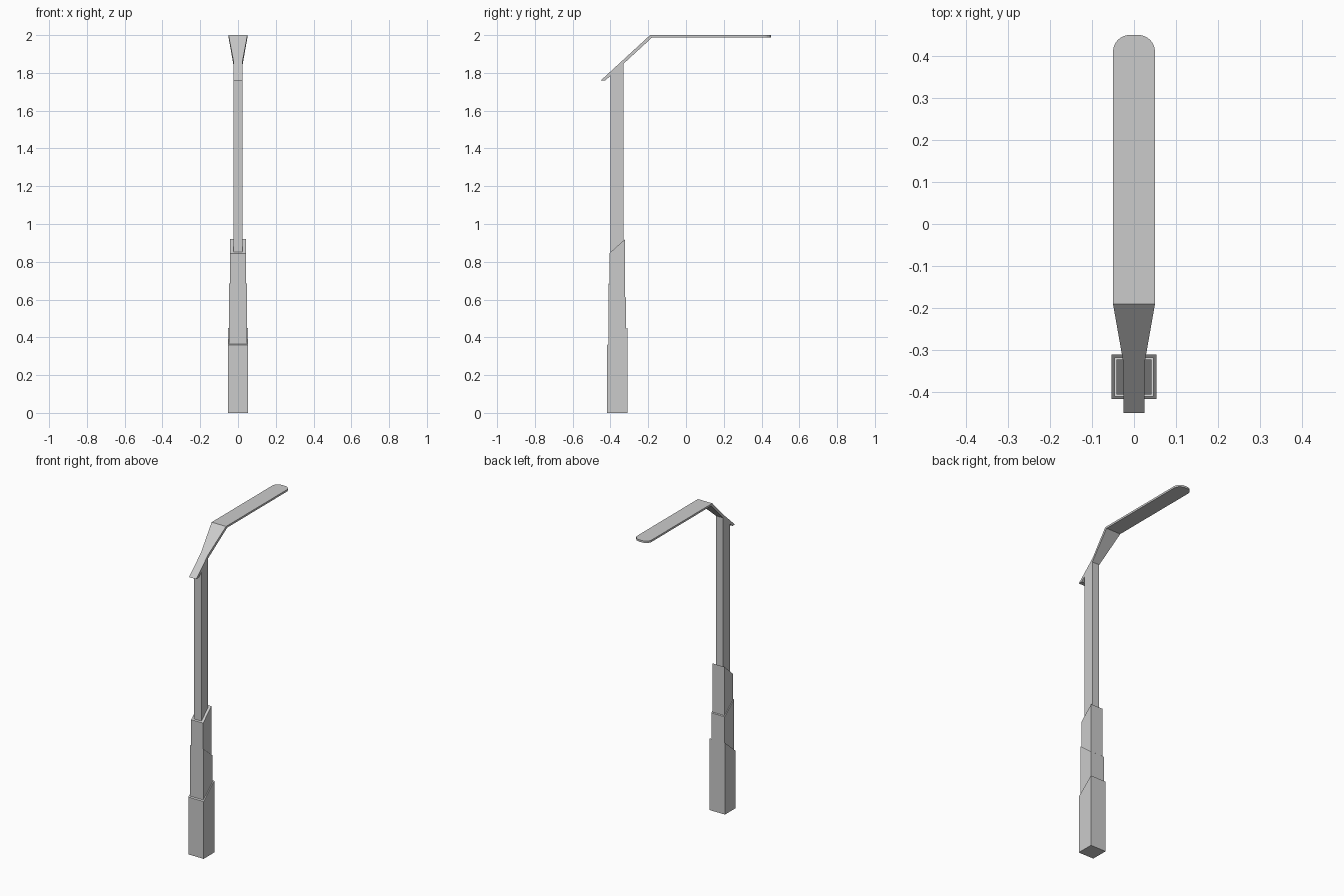
import bpy, bmesh, math

if "Cube" in bpy.data.objects:
    bpy.data.objects.remove(bpy.data.objects["Cube"])


def loft(name, rings):
    """Solid skinned through a list of four-cornered rings, capped at both ends."""
    bm = bmesh.new()
    rows = [[bm.verts.new(p) for p in ring] for ring in rings]
    for a, b in zip(rows, rows[1:]):
        for i in range(4):
            j = (i + 1) % 4
            bm.faces.new((a[i], a[j], b[j], b[i]))
    bm.faces.new(rows[0])
    bm.faces.new(rows[-1])
    bmesh.ops.recalc_face_normals(bm, faces=bm.faces)
    # merge coplanar strips into clean flat faces
    bmesh.ops.dissolve_limit(bm, angle_limit=0.01, verts=bm.verts, edges=bm.edges)
    mesh = bpy.data.meshes.new(name)
    bm.to_mesh(mesh)
    bm.free()
    obj = bpy.data.objects.new(name, mesh)
    bpy.context.collection.objects.link(obj)
    return obj


def slanted_post(name, half_x, y0, y1, z_bottom, z_front, z_back):
    """Upright box whose top slopes from front to back."""
    def ring(zf, zb):
        return [(-half_x, y0, zf), (half_x, y0, zf), (half_x, y1, zb), (-half_x, y1, zb)]
    return loft(name, [ring(z_bottom, z_bottom), ring(z_front, z_back)])


# Stepped base sleeves, slanting alternately
CY = -0.364
for name, h, z0, zf, zb in (("lower_sleeve", 0.053, 0.0, 0.36, 0.45),
                            ("middle_sleeve", 0.0465, 0.3, 0.685, 0.61),
                            ("upper_sleeve", 0.0415, 0.55, 0.845, 0.92)):
    slanted_post(name, h, CY - h, CY + h, z0, zf, zb)

# Pole, cut to the slope of the arm
slanted_post("pole", 0.025, -0.399, -0.332, 0.8, 1.79, 1.852)

# Lamp arm: sloped neck that flares into a flat head with rounded end
TOP, T = 2.0, 0.012
SLOPE = (TOP - 1.761) / 0.26


def station(y_top, y_bot, w, z_top, z_bot):
    return [(-w, y_top, z_top), (w, y_top, z_top), (w, y_bot, z_bot), (-w, y_bot, z_bot)]


y_flare = -0.332
z_flare = 1.761 + SLOPE * (y_flare + 0.45)
rings = [station(-0.45, -0.426, 0.025, 1.761, 1.761),
         station(y_flare, y_flare, 0.025, z_flare, z_flare - 0.024 * SLOPE),
         station(-0.19, -0.179, 0.05, TOP, TOP - T)]
R, STEPS = 0.04, 6
for i in range(STEPS + 1):
    a = math.pi / 2 * i / STEPS
    y = 0.45 - R + R * math.sin(a)
    rings.append(station(y, y, 0.05 - R + R * math.cos(a), TOP, TOP - T))
loft("lamp_arm", rings)
